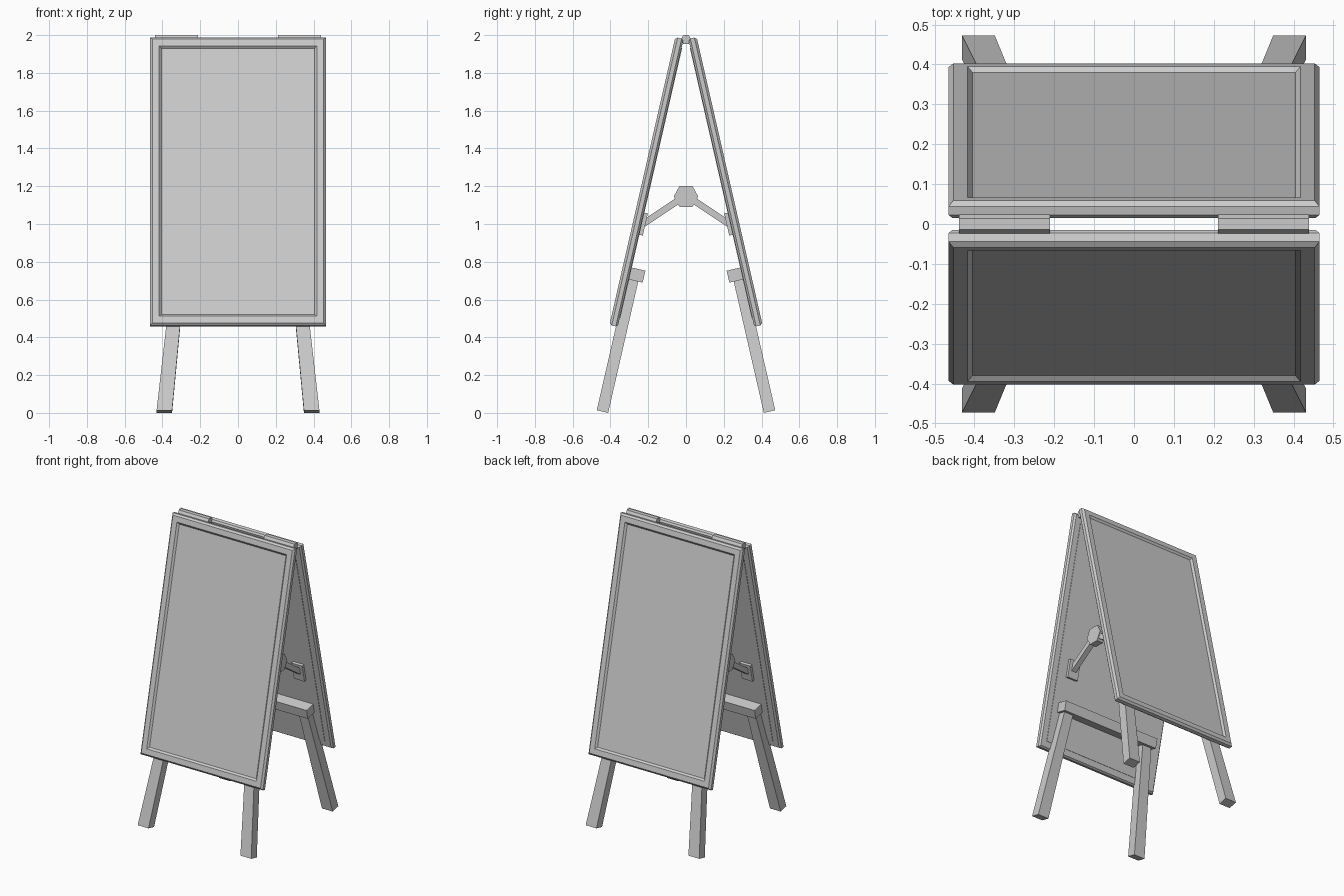
import bpy, bmesh, math
from mathutils import Matrix, Vector

if "Cube" in bpy.data.objects:
    bpy.data.objects.remove(bpy.data.objects["Cube"])

TILT = math.radians(12.9)
W, H = 0.465, 0.782          # half width and half height of a panel


def add(name, rings, matrix, closed=False):
    """Loft a list of equal point rings into a mesh; closed joins last to first."""
    bm = bmesh.new()
    rows = [[bm.verts.new(p) for p in r] for r in rings]
    n = len(rows[0])
    pairs = list(zip(rows, rows[1:]))
    if closed:
        pairs.append((rows[-1], rows[0]))
    else:
        bm.faces.new(rows[0])
        bm.faces.new(rows[-1])
    for a, b in pairs:
        for i in range(n):
            j = (i + 1) % n
            bm.faces.new((a[i], a[j], b[j], b[i]))
    bmesh.ops.transform(bm, matrix=matrix, verts=bm.verts)
    bmesh.ops.recalc_face_normals(bm, faces=bm.faces)
    mesh = bpy.data.meshes.new(name)
    bm.to_mesh(mesh)
    bm.free()
    obj = bpy.data.objects.new(name, mesh)
    bpy.context.collection.objects.link(obj)
    return obj


def box(name, x, y, z, matrix):
    rings = [[(a, y[0], z[0]), (a, y[1], z[0]), (a, y[1], z[1]), (a, y[0], z[1])] for a in x]
    return add(name, rings, matrix)


def prism(name, yz, x, half, matrix):
    return add(name, [[(a, y, z) for y, z in yz] for a in (x - half, x + half)], matrix)


# frame section: (inset from the outer edge, depth; negative is outward)
SECTION = [(0, -0.010), (0.012, -0.0225), (0.048, -0.0225), (0.060, -0.0105),
           (0.060, 0.0225), (0.010, 0.0225), (0, 0.012)]
tilted = Matrix.Translation((0, -0.209, 1.2225)) @ Matrix.Rotation(-TILT, 4, 'X')

for side, turn in (("front", 0), ("back", math.pi)):
    spin = Matrix.Rotation(turn, 4, 'Z')
    m = spin @ tilted

    # mitred frame and recessed board
    corners = [(-1, -1), (1, -1), (1, 1), (-1, 1)]
    add(side + "_frame", [[(sx * (W - i), d, sz * (H - i)) for i, d in SECTION]
                          for sx, sz in corners], m, closed=True)
    box(side + "_board", (-W + 0.05, W - 0.05), (-0.0105, 0.0255), (-H + 0.05, H - 0.05), m)

    # crossbar carrying the splayed legs
    box(side + "_crossbar", (-0.37, 0.37), (0.024, 0.099), (-0.524, -0.459), m)
    for s, label in ((-1, "left"), (1, "right")):
        leg = []
        for z, cx, hw in ((-1.237, 0.39, 0.041), (-0.50, 0.315, 0.034)):
            leg.append([(s * (cx - hw), 0.013, z), (s * (cx + hw), 0.013, z),
                        (s * (cx + hw), 0.075, z), (s * (cx - hw), 0.075, z)])
        add(f"{side}_{label}_leg", leg, m)

        # brace bracket on the inside of the board
        box(f"{side}_{label}_bracket", (s * 0.305 - 0.04, s * 0.305 + 0.04),
            (0.02, 0.044), (-0.281, -0.161), m)

        # brace arm from bracket to centre joint
        a, b = Vector((-0.228, 1.0)), Vector((-0.03, 1.132))
        d = (b - a).normalized() * 0.0175
        o = Vector((-d.y, d.x))
        prism(f"{side}_{label}_brace_arm", [a - o, b - o, b + o, a + o], s * 0.305, 0.018, spin)

for s, label in ((-1, "left"), (1, "right")):
    # six-sided joint between brace arms
    prism(label + "_brace_joint", [(-0.065, 1.145), (-0.033, 1.09), (0.033, 1.09),
                                   (0.065, 1.145), (0.035, 1.20), (-0.035, 1.20)],
          s * 0.305, 0.024, Matrix())
    # six-sided hinge barrel along the top
    r = 0.0275
    hexagon = [(r * math.cos(k * math.pi / 3),
                2.0 - r * math.sqrt(0.75) + r * math.sin(k * math.pi / 3)) for k in range(6)]
    prism(label + "_hinge", hexagon, s * 0.325, 0.114, Matrix())
